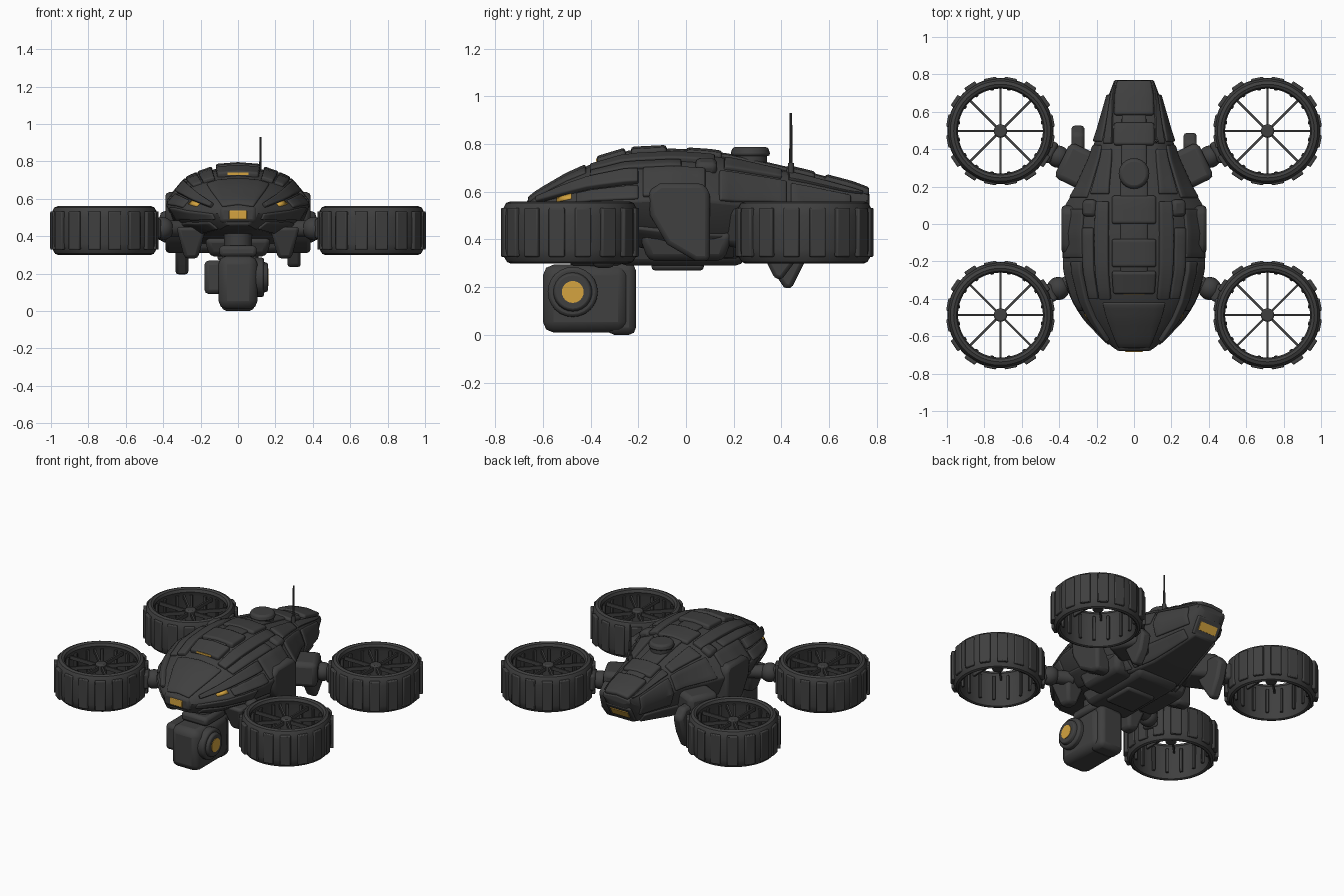
import bpy, bmesh, math
from mathutils import Vector, Matrix

cube = bpy.data.objects.get("Cube")
if cube:
    bpy.data.objects.remove(cube)

made = []


def material(name, rgb, rough):
    m = bpy.data.materials.new(name)
    m.use_nodes = True
    m.diffuse_color = (*rgb, 1)
    bsdf = m.node_tree.nodes["Principled BSDF"]
    bsdf.inputs["Base Color"].default_value = (*rgb, 1)
    bsdf.inputs["Roughness"].default_value = rough
    return m


GREY = material("charcoal_grey", (0.05, 0.05, 0.05), 0.6)
AMBER = material("amber_light", (0.66, 0.37, 0.05), 0.5)


def finish(name, bm, mat=GREY, bevel=0.0, solid=0.0):
    bmesh.ops.recalc_face_normals(bm, faces=bm.faces)
    me = bpy.data.meshes.new(name)
    bm.to_mesh(me)
    bm.free()
    me.materials.append(mat)
    ob = bpy.data.objects.new(name, me)
    bpy.context.collection.objects.link(ob)
    if solid:
        mod = ob.modifiers.new("Solid", "SOLIDIFY")
        mod.thickness, mod.offset = solid * 2, 0
    if bevel:
        mod = ob.modifiers.new("Bevel", "BEVEL")
        mod.width, mod.segments, mod.limit_method = bevel, 2, "ANGLE"
        mod.angle_limit = math.radians(40)
    made.append(ob)
    return ob


def box(name, loc, size, bevel=0.015, mat=GREY, rot=(0, 0, 0), taper=1.0):
    bm = bmesh.new()
    bmesh.ops.create_cube(bm, size=1)
    for v in bm.verts:
        if v.co.z < 0:
            v.co.x *= taper
            v.co.y *= taper
        v.co *= Vector(size)
    ob = finish(name, bm, mat, bevel)
    ob.location, ob.rotation_euler = loc, rot
    return ob


def rod(name, a, b, r1, r2=None, mat=GREY, bevel=0.0, sides=24):
    a, b = Vector(a), Vector(b)
    bm = bmesh.new()
    bmesh.ops.create_cone(bm, cap_ends=True, segments=sides, radius1=r1,
                          radius2=r1 if r2 is None else r2, depth=(b - a).length)
    turn = (b - a).to_track_quat("Z", "Y").to_matrix().to_4x4()
    bm.transform(Matrix.Translation((a + b) / 2) @ turn)
    return finish(name, bm, mat, bevel)


def ball(name, loc, r):
    bm = bmesh.new()
    bmesh.ops.create_uvsphere(bm, u_segments=20, v_segments=12, radius=r)
    bm.transform(Matrix.Translation(loc))
    return finish(name, bm)


def prism(name, outline, x0, x1, bevel=0.015):
    """Side outline in (y, z), extruded along x."""
    bm = bmesh.new()
    f = bm.faces.new([bm.verts.new((x0, y, z)) for y, z in outline])
    new = bmesh.ops.extrude_face_region(bm, geom=[f])["geom"]
    bmesh.ops.translate(bm, vec=(x1 - x0, 0, 0),
                        verts=[v for v in new if isinstance(v, bmesh.types.BMVert)])
    return finish(name, bm, GREY, bevel)


# Hull stations: y, roof half width, half width, top, chine and bottom heights
STATIONS = [
    (-.67, .07, .10, .56, .52, .46), (-.62, .08, .16, .60, .525, .44),
    (-.5, .10, .275, .67, .54, .42), (-.4, .11, .335, .715, .555, .41),
    (-.25, .12, .38, .76, .56, .38), (-.05, .12, .39, .77, .57, .33),
    (.1, .12, .37, .76, .56, .32), (.2, .12, .31, .745, .55, .32),
    (.35, .11, .24, .71, .55, .33), (.5, .11, .19, .675, .54, .36),
    (.69, .105, .135, .625, .52, .40), (.77, .09, .105, .595, .57, .55)]


def hull_point(y, t):
    """Point on the hull; t runs from roof centre (0) to belly centre (6)."""
    i = 0
    while i < len(STATIONS) - 2 and y > STATIONS[i + 1][0]:
        i += 1
    p, q = STATIONS[i], STATIONS[i + 1]
    f = (y - p[0]) / (q[0] - p[0])
    tw, w, zt, zc, zb = (a + (b - a) * f for a, b in zip(p[1:], q[1:]))
    ring = [(0, zt), (tw, zt - .01), (tw + (w - tw) * .55, zc + (zt - zc) * .7),
            (w, zc), (w * .87, zc + (zb - zc) * .5), (w * .55, zb), (0, zb)]
    k = min(int(abs(t)), 5)
    g = abs(t) - k
    x, z = (ring[k][n] + (ring[k + 1][n] - ring[k][n]) * g for n in (0, 1))
    return Vector((x if t >= 0 else -x, y, z))


def panel(name, y0, y1, t0, t1, thick=0.012, mat=GREY, ny=8, nt=4, bevel=0.007):
    """Raised plate following the hull surface."""
    bm = bmesh.new()
    rows = [[bm.verts.new(hull_point(y0 + (y1 - y0) * i / ny, t0 + (t1 - t0) * j / nt))
             for j in range(nt + 1)] for i in range(ny + 1)]
    for a, b in zip(rows, rows[1:]):
        for j in range(nt):
            bm.faces.new((a[j], a[j + 1], b[j + 1], b[j]))
    return finish(name, bm, mat, bevel, thick)


# Main hull
bm = bmesh.new()
rings = [[bm.verts.new(hull_point(s[0], t)) for t in range(-5, 7)] for s in STATIONS]
for a, b in zip(rings, rings[1:]):
    for j in range(12):
        k = (j + 1) % 12
        bm.faces.new((a[j], a[k], b[k], b[j]))
bm.faces.new(rings[0])
bm.faces.new(rings[-1])
finish("hull", bm, GREY, 0.008)

# Roof hatches along the spine
panel("nose_cowl", -.66, -.42, -1.5, 1.5, .01, nt=6)
for n, (y0, y1, th) in enumerate([(-.37, -.25, .026), (-.23, -.08, .028), (0, .15, .02),
                                  (.42, .54, .02), (.58, .765, .022)]):
    panel("roof_hatch_%d" % n, y0, y1, -.98, .98, th, bevel=.012)
panel("spine", -.36, .6, -.6, .6, .012, ny=16)

# Armour plates on both flanks
for s, side in ((1, "left"), (-1, "right")):
    for n, (y0, y1, t0, t1, th) in enumerate([
            (-.4, .12, 1.1, 1.6, .02), (-.4, -.02, 1.65, 2.05, .014),
            (-.62, -.2, 2.1, 2.5, .024), (-.46, -.2, 2.55, 2.95, .01),
            (-.18, .08, 2.05, 2.9, .014),
            (.16, .4, 1.1, 1.95, .016), (.43, .74, 1.1, 1.9, .012),
            (.14, .42, 2.05, 2.95, .012), (.44, .69, 2.1, 3.9, .012),
            (-.64, -.3, 3.05, 3.9, .01), (-.3, .2, 4.1, 4.9, .014),
            (.22, .64, 4.1, 4.9, .014), (-.6, -.32, 4.1, 4.9, .01)]):
        panel("armour_%s_%d" % (side, n), y0, y1, s * t0, s * t1, th)
    panel("marker_light_" + side, -.54, -.48, s * 2.5, s * 2.72, .005, AMBER, 2, 1, 0)
    prism("side_guard_" + side, [(-.16, .60), (-.11, .635), (.07, .635), (.1, .6),
                                 (.1, .31), (.04, .31), (-.08, .38), (-.15, .5)],
          s * .28, s * .388, .02)
    box("intake_" + side, (s * .2, .0, .37), (.2, .4, .12), .03, taper=.8)
    box("roof_knob_" + side, (s * .235, .085, .705), (.08, .09, .06), .02, rot=(0, s * .4, 0))

# Lights and nose
box("nose_surround", (0, -.655, .515), (.2, .05, .09), .022)
box("headlight", (0, -.681, .513), (.095, .008, .048), .012, AMBER)
box("roof_light", (0, -.374, .733), (.11, .007, .013), 0, AMBER)
box("tail_surround", (0, .715, .465), (.19, .02, .12), .008, rot=(-.52, 0, 0))
box("tail_light", (0, .724, .46), (.135, .009, .055), 0, AMBER, rot=(-.52, 0, 0))

# Turret dome and antenna
rod("turret_base", (0, .27, .69), (0, .27, .76), .07, bevel=.01)
rod("turret_cap", (0, .27, .75), (0, .27, .788), .085, .075, bevel=.012)
rod("antenna_base", (.12, .44, .62), (.12, .44, .72), .013, sides=12)
rod("antenna", (.12, .44, .7), (.12, .44, .93), .008, .005, sides=10)

# Belly
box("belly", (0, -.02, .34), (.36, .6, .1), .03, taper=.85)
box("belly_hatch", (0, -.035, .3), (.22, .22, .06), .015)

# Camera pod under the nose
rod("camera_neck", (0, -.38, .28), (0, -.38, .43), .075, bevel=.01)
box("camera_yoke", (0, -.38, .32), (.2, .22, .06), .02)
box("camera_head", (0, -.42, .152), (.21, .36, .285), .045)
box("camera_back", (0, -.27, .15), (.18, .12, .3), .03)
box("camera_side_box", (-.125, -.45, .18), (.11, .2, .18), .025)
rod("lens_barrel", (.08, -.475, .18), (.14, -.475, .18), .105, bevel=.012)
rod("lens_ring", (.13, -.475, .18), (.16, -.475, .18), .085, .075, bevel=.006)
rod("lens_glass", (.155, -.475, .18), (.163, -.475, .18), .046, mat=AMBER)


# Ducted rotors
def rotor(name, cx, cy):
    centre = Vector((cx, cy, 0))
    bm = bmesh.new()
    profile = [(.227, .535), (.235, .553), (.25, .56), (.268, .553), (.28, .53), (.284, .5),
               (.284, .36), (.278, .33), (.264, .306), (.25, .3), (.24, .305), (.235, .33),
               (.24, .5)]
    steps = 48
    loops = []
    for i in range(steps):
        a = math.tau * i / steps
        loops.append([bm.verts.new((cx + r * math.cos(a), cy + r * math.sin(a), z))
                      for r, z in profile])
    for i in range(steps):
        a, b = loops[i], loops[(i + 1) % steps]
        for j in range(len(profile)):
            k = (j + 1) % len(profile)
            bm.faces.new((a[j], b[j], b[k], a[k]))
    finish(name + "_duct", bm)
    for i in range(16):
        a = math.tau * (i + .5) / 16
        out = Vector((math.cos(a), math.sin(a), 0))
        # the diagonal pads stand prouder than the others
        reach = .286 if i % 4 in (1, 2) else .278
        box(name + "_pad", centre + out * reach + Vector((0, 0, .43)),
            (.024, .068, .205), .006, rot=(0, 0, a))
        box(name + "_inner_rib", centre + out * .231 + Vector((0, 0, .43)),
            (.02, .018, .17), .003, rot=(0, 0, a))
    for i in range(4):
        box(name + "_spoke", centre + Vector((0, 0, .5)), (.47, .012, .025), 0,
            rot=(0, 0, math.pi * i / 4))
    rod(name + "_hub", (cx, cy, .43), (cx, cy, .525), .036, bevel=.008)


for s, side in ((1, "left"), (-1, "right")):
    rotor("front_rotor_" + side, s * .714, -.487)
    rotor("rear_rotor_" + side, s * .714, .497)
    # Front arm
    box("front_fairing_" + side, (s * .25, -.345, .365), (.16, .18, .17), .02, taper=.45)
    rod("front_arm_" + side, (s * .27, -.28, .44), (s * .47, -.38, .44), .045)
    ball("front_joint_" + side, (s * .405, -.345, .44), .062)
    box("front_clamp_" + side, (s * .45, -.37, .44), (.05, .1, .11), .015, rot=(0, 0, -s * .45))
    # Rear arm with landing fin
    box("rear_fairing_" + side, (s * .29, .3, .45), (.21, .21, .17), .03, rot=(0, 0, s * .45))
    rod("rear_arm_" + side, (s * .27, .29, .44), (s * .47, .39, .44), .045)
    ball("rear_joint_" + side, (s * .405, .36, .44), .06)
    box("rear_clamp_" + side, (s * .45, .385, .44), (.05, .12, .11), .015, rot=(0, 0, s * .45))
    drop = .02 * s
    prism("landing_fin_" + side, [(.25, .48), (.46 - drop, .48), (.51 - drop, .42),
                                  (.48 - drop, .31), (.42 - drop, .21 + drop),
                                  (.39 - drop, .22 + drop), (.33, .32)],
          s * .265, s * .335, .018)

# Smooth shading with sharp edges kept
bpy.ops.object.select_all(action="DESELECT")
for ob in made:
    ob.select_set(True)
bpy.context.view_layer.objects.active = made[0]
bpy.ops.object.shade_smooth_by_angle(angle=math.radians(35))
